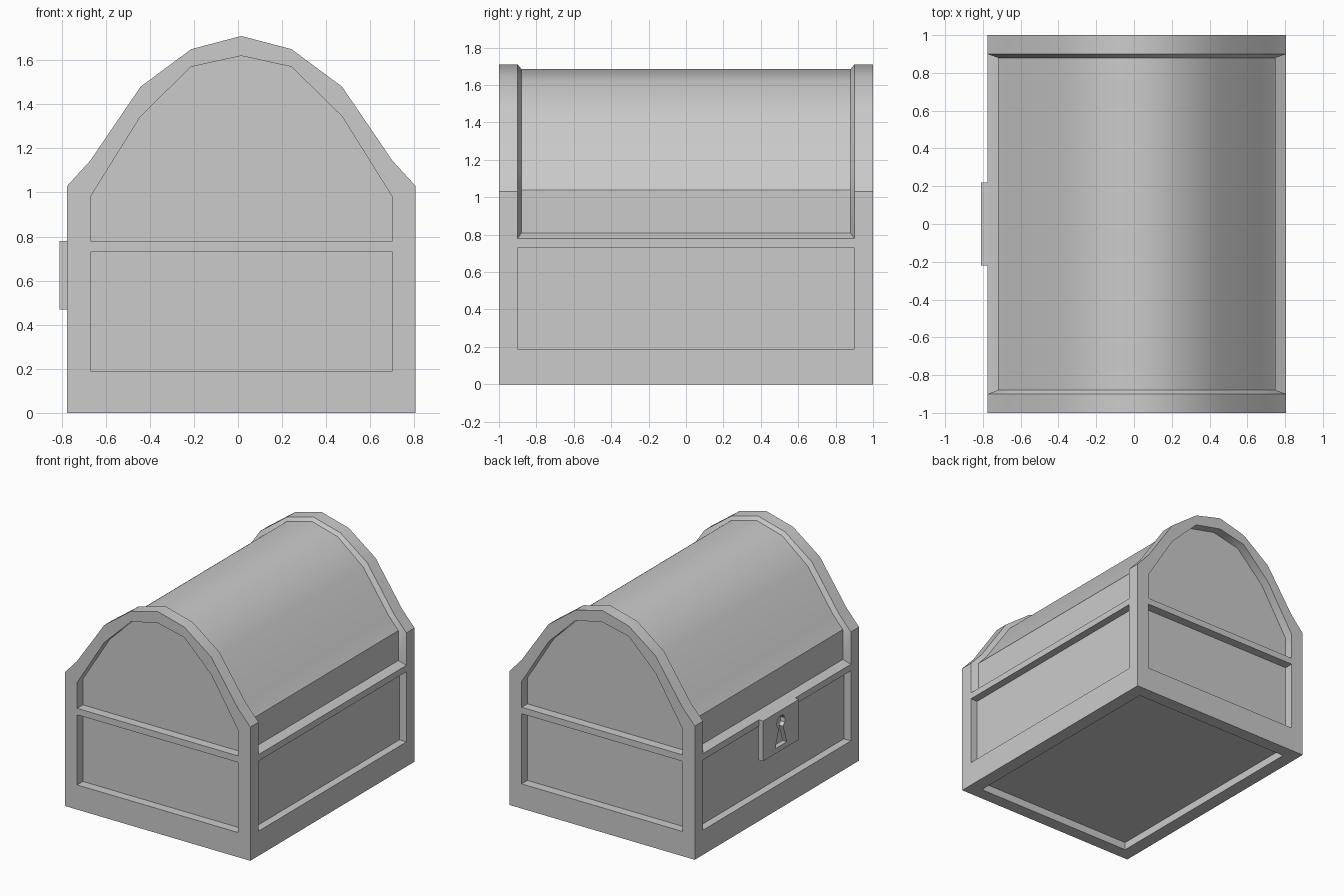
import bpy, bmesh, math

if "Cube" in bpy.data.objects:
    bpy.data.objects.remove(bpy.data.objects["Cube"])

CX = 0.015  # centre of the chest across x


def mirror_profile(half):
    """Right-hand (x, z) points, bottom to top, mirrored into a closed ring."""
    return half + [(-x, z) for x, z in reversed(half) if x > 0]


def loft(bm, sections):
    """Closed solid through rings of 3D points."""
    rings = [[bm.verts.new(p) for p in s] for s in sections]
    n = len(rings[0])
    for a, b in zip(rings, rings[1:]):
        for i in range(n):
            j = (i + 1) % n
            bm.faces.new((a[i], a[j], b[j], b[i]))
    bm.faces.new(rings[0])
    bm.faces.new(rings[-1])


def at_y(profile, y):
    return [(CX + x, y, z) for x, z in profile]


def box(bm, x0, x1, y0, y1, z0, z1):
    loft(bm, [[(x, y0, z0), (x, y1, z0), (x, y1, z1), (x, y0, z1)] for x in (x0, x1)])


def finish(bm, name):
    bmesh.ops.remove_doubles(bm, verts=bm.verts[:], dist=1e-5)
    bmesh.ops.recalc_face_normals(bm, faces=bm.faces[:])
    me = bpy.data.meshes.new(name)
    bm.to_mesh(me)
    bm.free()
    ob = bpy.data.objects.new(name, me)
    bpy.context.collection.objects.link(ob)
    return ob


def carve(ob, cutter):
    """Subtract the cutter for good, then delete it."""
    cutter.hide_render = True
    mod = ob.modifiers.new("carve", 'BOOLEAN')
    mod.operation = 'DIFFERENCE'
    mod.solver = 'EXACT'
    mod.object = cutter
    bpy.context.view_layer.objects.active = ob
    bpy.ops.object.modifier_apply(modifier=mod.name)
    bpy.data.objects.remove(cutter)


# Chest body: raised end bands with a lower roof between them
band = mirror_profile([(0.79, 0), (0.79, 0.78), (0.79, 0.78), (0.79, 1.03),
                       (0.685, 1.145), (0.457, 1.48), (0.228, 1.65), (0, 1.71)])
roof = mirror_profile([(0.79, 0), (0.79, 0.78), (0.735, 0.81), (0.735, 1.04),
                       (0.655, 1.13), (0.435, 1.45), (0.218, 1.625), (0, 1.685)])
bm = bmesh.new()
loft(bm, [at_y(p, y) for p, y in ((band, -1), (band, -0.9), (roof, -0.88),
                                  (roof, 0.88), (band, 0.9), (band, 1))])
chest = finish(bm, "chest_body")

# Recessed panels: two arches, four lower panels and the underside
arch = mirror_profile([(0.685, 0.78), (0.685, 0.98), (0.457, 1.345),
                       (0.228, 1.57), (0, 1.62)])
bm = bmesh.new()
for s in (-1, 1):
    loft(bm, [at_y(arch, s * 0.93), at_y(arch, s * 1.1)])
    box(bm, CX - 0.685, CX + 0.685, s * 0.93, s * 1.1, 0.19, 0.73)
    box(bm, CX + s * 0.73, CX + s * 0.9, -0.9, 0.9, 0.19, 0.73)
box(bm, CX - 0.685, CX + 0.685, -0.9, 0.9, -0.1, 0.06)
carve(chest, finish(bm, "panel_cutter"))

# Smooth roof, crisp frame edges
chest.select_set(True)
bpy.context.view_layer.objects.active = chest
bpy.ops.object.shade_smooth_by_angle(angle=math.radians(35))

# Lock plate with a keyhole
bm = bmesh.new()
box(bm, -0.81, -0.773, -0.22, 0.22, 0.47, 0.78)
lock = finish(bm, "lock_plate")

keyhole = [(0.07, 0.51)]
for i in range(9):
    a = math.radians(-60 + 300 * i / 8)
    keyhole.append((0.05 * math.cos(a), 0.69 + 0.05 * math.sin(a)))
keyhole.append((-0.07, 0.51))
bm = bmesh.new()
loft(bm, [[(x, y, z) for y, z in keyhole] for x in (-0.9, -0.75)])
carve(lock, finish(bm, "keyhole_cutter"))
